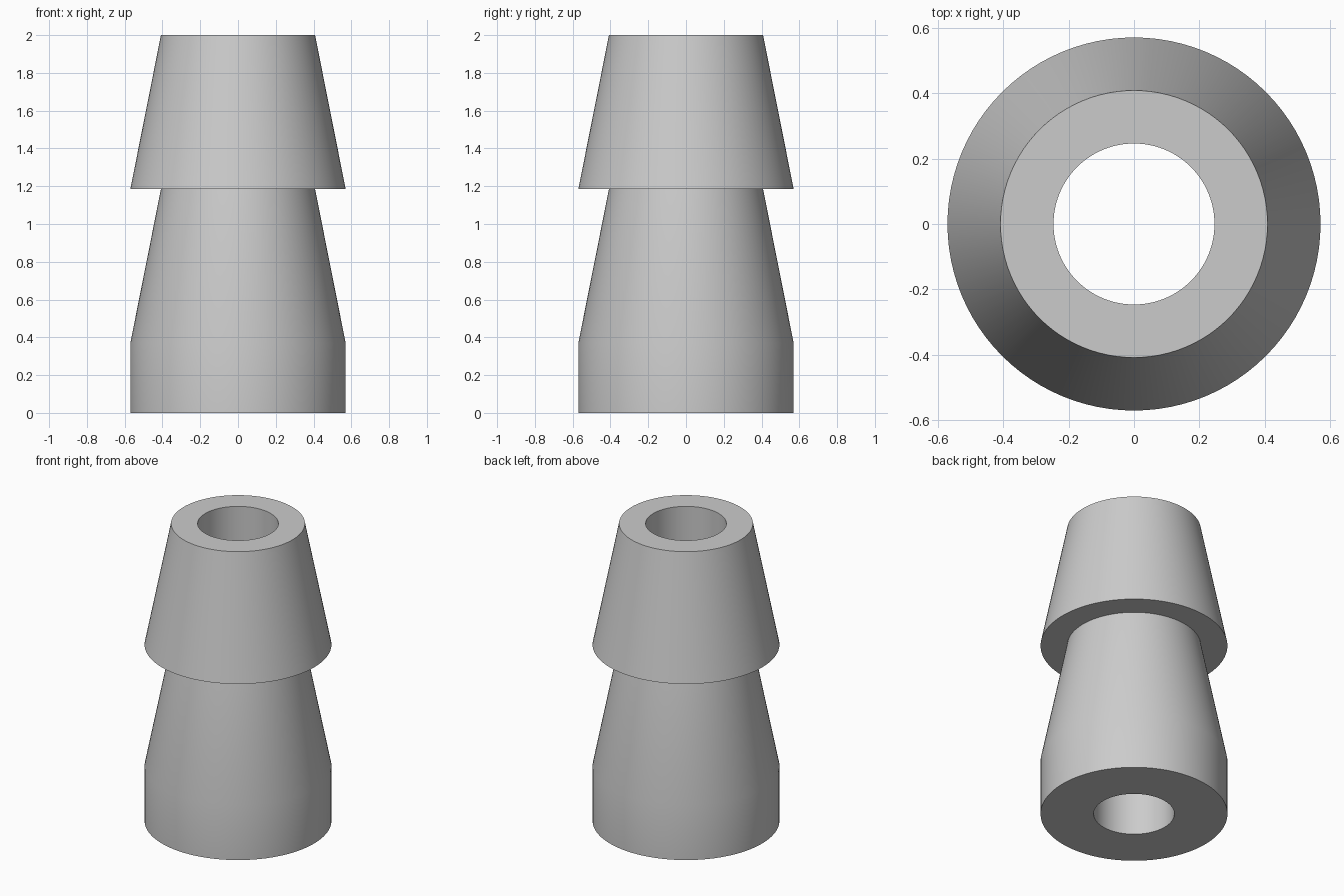
import bpy, bmesh, math
from mathutils import Vector

cube = bpy.data.objects.get("Cube")
if cube:
    bpy.data.objects.remove(cube, do_unlink=True)

SEGMENTS = 96
BORE, NECK, RIM = 0.246, 0.408, 0.57

# Plain grey material
grey = bpy.data.materials.new("light_grey")
grey.use_nodes = True
colour = (0.6, 0.6, 0.6, 1.0)
grey.diffuse_color = colour
grey.node_tree.nodes["Principled BSDF"].inputs["Base Color"].default_value = colour

# Closed cross-section: straight bore, cylindrical base, two tapered barbs
profile = [(BORE, 0), (RIM, 0), (RIM, 0.37), (NECK, 1.185),
           (RIM, 1.185), (NECK, 2), (BORE, 2)]

bm = bmesh.new()
verts = [bm.verts.new((r, 0, z)) for r, z in profile]
edges = [bm.edges.new((a, b)) for a, b in zip(verts, verts[1:] + verts[:1])]
bmesh.ops.spin(bm, geom=verts + edges, cent=Vector(), axis=(0, 0, 1),
               angle=math.tau, steps=SEGMENTS, use_merge=False)
bmesh.ops.remove_doubles(bm, verts=bm.verts, dist=0.0005)
bmesh.ops.recalc_face_normals(bm, faces=bm.faces)

# Barbed sleeve
mesh = bpy.data.meshes.new("barbed_sleeve")
bm.to_mesh(mesh)
bm.free()
mesh.materials.append(grey)
sleeve = bpy.data.objects.new("barbed_sleeve", mesh)
bpy.context.collection.objects.link(sleeve)

# Smooth round walls, sharp rims
bpy.ops.object.select_all(action="DESELECT")
sleeve.select_set(True)
bpy.context.view_layer.objects.active = sleeve
bpy.ops.object.shade_smooth_by_angle(angle=math.radians(30))
